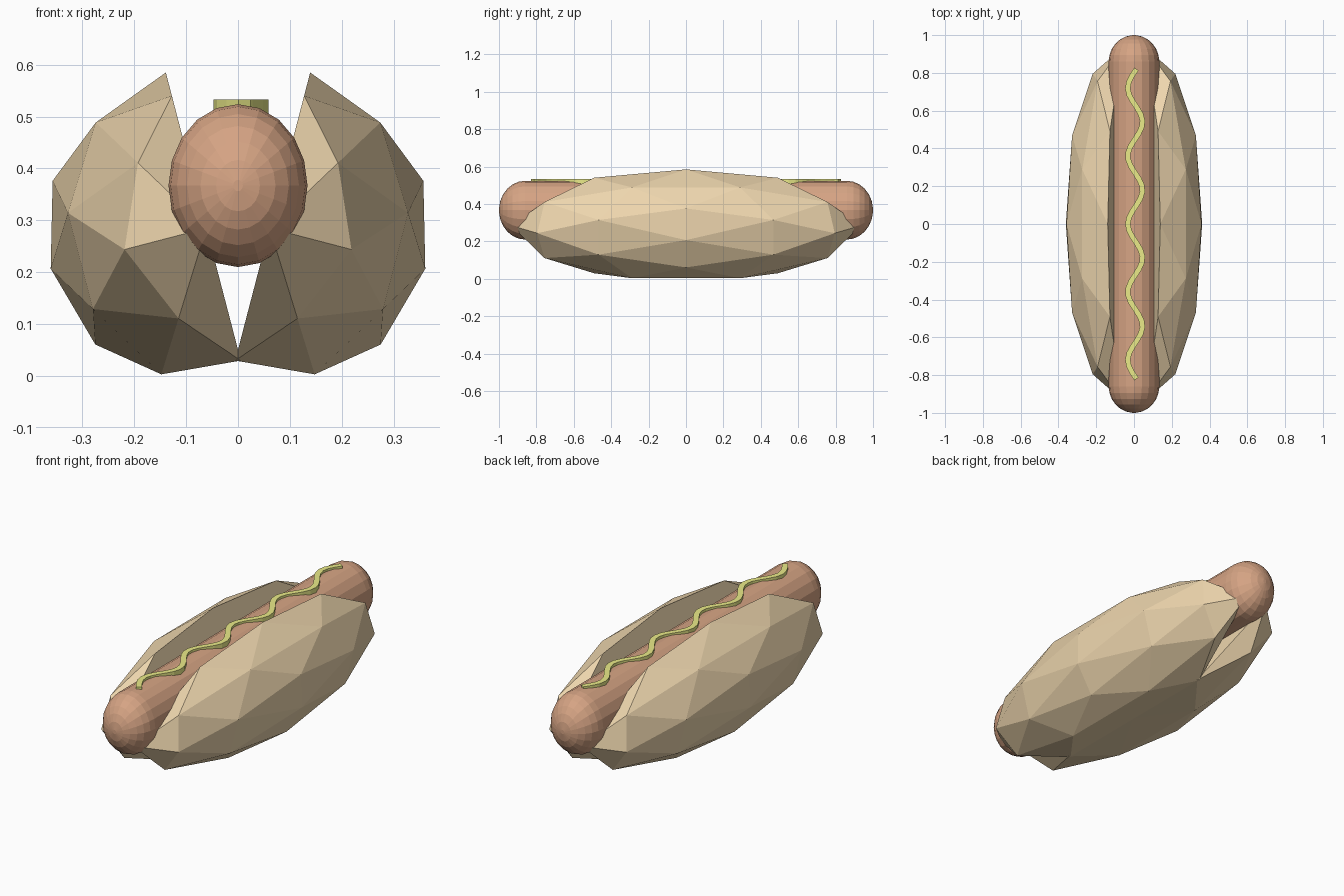
import bpy, bmesh, math
from mathutils import Vector

if "Cube" in bpy.data.objects:
    bpy.data.objects.remove(bpy.data.objects["Cube"])


def add_part(name, bm, color):
    bmesh.ops.recalc_face_normals(bm, faces=bm.faces)
    mesh = bpy.data.meshes.new(name)
    bm.to_mesh(mesh)
    bm.free()
    obj = bpy.data.objects.new(name, mesh)
    bpy.context.collection.objects.link(obj)
    mat = bpy.data.materials.new(name + "_color")
    mat.diffuse_color = (*color, 1)
    mat.use_nodes = True
    mat.node_tree.nodes["Principled BSDF"].inputs["Base Color"].default_value = mat.diffuse_color
    mesh.materials.append(mat)
    return obj


def loft(bm, rings):
    # Skin a list of closed rings and cap both ends
    rows = [[bm.verts.new(p) for p in ring] for ring in rings]
    n = len(rows[0])
    for a, b in zip(rows, rows[1:]):
        for i in range(n):
            j = (i + 1) % n
            bm.faces.new((a[i], a[j], b[j], b[i]))
    bm.faces.new(rows[0])
    bm.faces.new(rows[-1])


# Bun half: faceted half-icosphere, stretched lengthwise and tilted open
phi = (1 + 5 ** 0.5) / 2
corners = []
for s in (1, -1):
    for t in (1, -1):
        corners += [Vector(c).normalized() for c in
                    ((s * phi, 0, t), (s, t * phi, 0), (0, s, t * phi))]
mids = [(a + b).normalized() for i, a in enumerate(corners)
        for b in corners[i + 1:] if 1 < (a - b).length < 1.1]
bm = bmesh.new()
for p in corners + mids:
    if p.x > -0.001:
        bm.verts.new(p)
bmesh.ops.convex_hull(bm, input=bm.verts)
tilt = math.radians(14.6)
for v in bm.verts:
    u, y, w = v.co
    hinge = w < -0.99
    v.co = (0.061 + 0.31 * (u * math.cos(tilt) + w * math.sin(tilt)),
            0.935 * y,
            0.285 + 0.31 * (w * math.cos(tilt) - u * math.sin(tilt)))
    if hinge:  # flattened seam under the bun
        v.co = (-0.005, 0, 0.03)
bun = add_part("bun", bm, (0.85, 0.67, 0.42))
mirror = bun.modifiers.new("other_half", "MIRROR")
mirror.use_mirror_merge = False

# Sausage: faceted capsule along y
bm = bmesh.new()
rings = []
steps = 7
for end in (-1, 1):
    for k in range(steps):
        a = math.radians(4 + 86 * k / (steps - 1))
        if end == 1:
            a = math.radians(94) - a
        y = end * (0.86 + 0.14 * math.cos(a))
        r = math.sin(a)
        rings.append([(0.134 * r * math.cos(2 * math.pi * i / 20), y,
                       0.367 + 0.157 * r * math.sin(2 * math.pi * i / 20))
                      for i in range(20)])
loft(bm, rings)
add_part("sausage", bm, (0.67, 0.37, 0.23))

# Mustard: wavy flat-topped ribbon
bm = bmesh.new()
rings = []
n = 48
for k in range(n + 1):
    y = -0.82 + 1.64 * k / n
    ph = 2 * math.pi * y / 0.36
    x = 0.006 - 0.039 * math.cos(ph)
    slope = 0.039 * 2 * math.pi / 0.36 * math.sin(ph)
    side = Vector((1, -slope, 0)).normalized() * 0.014
    c = Vector((x, y, 0))
    rings.append([c + side + Vector((0, 0, 0.505)), c + side + Vector((0, 0, 0.533)),
                  c - side + Vector((0, 0, 0.533)), c - side + Vector((0, 0, 0.505))])
loft(bm, rings)
add_part("mustard", bm, (0.83, 0.83, 0.25))
